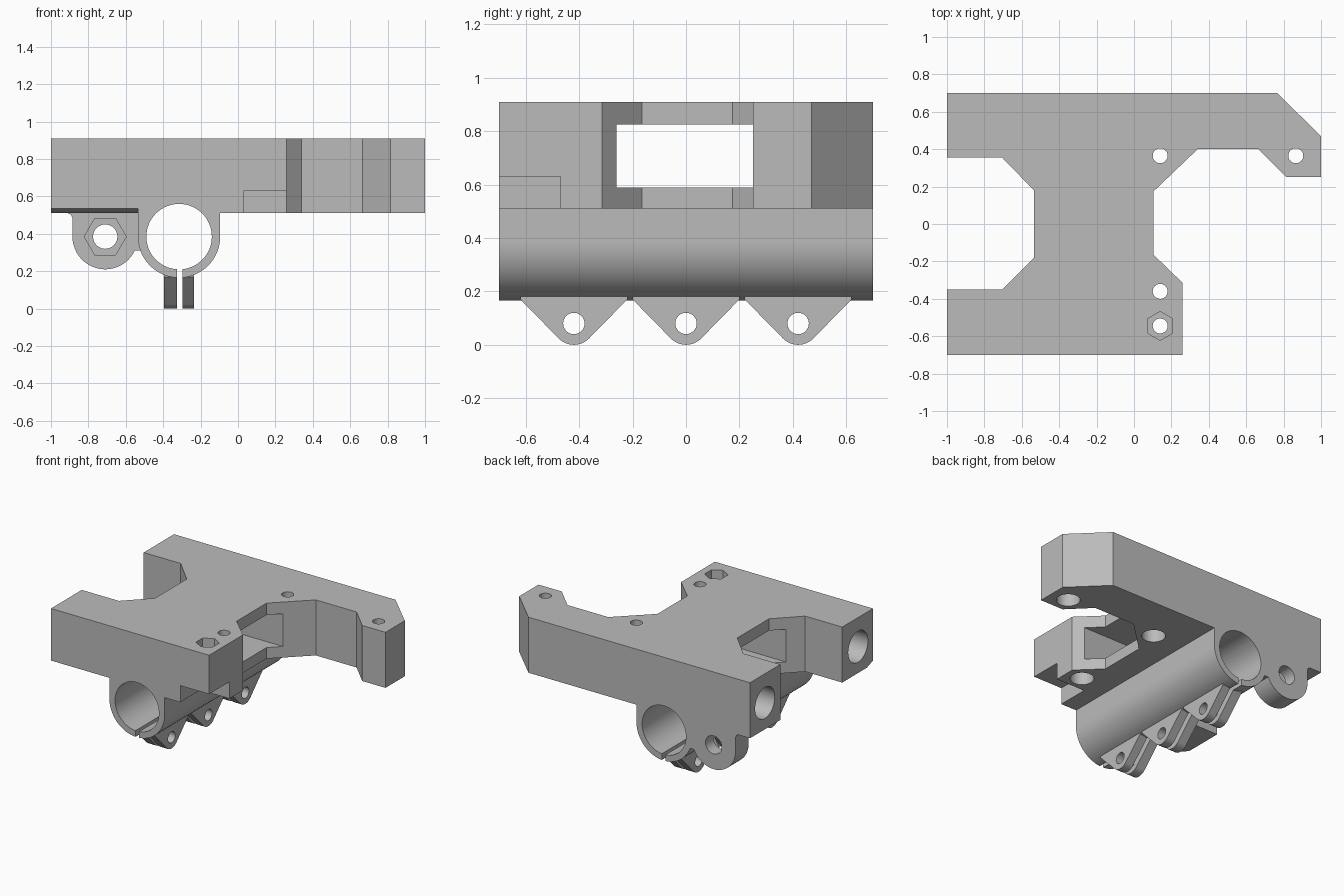
import bpy
import bmesh
from math import cos, sin, pi, radians
from mathutils import Vector

old = bpy.data.objects.get("Cube")
if old:
    bpy.data.objects.remove(old, do_unlink=True)

grey = bpy.data.materials.new("plain grey")
grey.use_nodes = True
tone = (0.5, 0.5, 0.5, 1)
grey.diffuse_color = tone
grey.node_tree.nodes["Principled BSDF"].inputs["Base Color"].default_value = tone


def prism(name, pts, axis, lo, hi):
    """Extrude a 2D profile along an axis: x uses (y, z), y uses (x, z), z uses (x, y)."""
    place = {"x": lambda a, b, t: (t, a, b),
             "y": lambda a, b, t: (a, t, b),
             "z": lambda a, b, t: (a, b, t)}[axis]
    bm = bmesh.new()
    face = bm.faces.new([bm.verts.new(place(a, b, lo)) for a, b in pts])
    ext = bmesh.ops.extrude_face_region(bm, geom=[face])
    moved = [v for v in ext["geom"] if isinstance(v, bmesh.types.BMVert)]
    bmesh.ops.translate(bm, verts=moved, vec=Vector(place(0, 0, hi - lo)))
    bmesh.ops.recalc_face_normals(bm, faces=bm.faces)
    mesh = bpy.data.meshes.new(name)
    bm.to_mesh(mesh)
    bm.free()
    obj = bpy.data.objects.new(name, mesh)
    bpy.context.collection.objects.link(obj)
    mesh.materials.append(grey)
    return obj


def arc(cx, cy, r, start=0, end=360, n=24):
    angles = [radians(start + (end - start) * i / n) for i in range(n + 1)]
    return [(cx + r * cos(a), cy + r * sin(a)) for a in angles]


def ring(cx, cy, r, n=48, turn=0):
    return arc(cx, cy, r, turn, turn + 360, n)[:-1]


def rect(a0, b0, a1, b1):
    return [(a0, b0), (a1, b0), (a1, b1), (a0, b1)]


def combine(target, tool, operation):
    tool.hide_render = True
    mod = target.modifiers.new(operation.lower(), "BOOLEAN")
    mod.operation = operation
    mod.solver = "EXACT"
    mod.object = tool
    bpy.context.view_layer.objects.active = target
    bpy.ops.object.modifier_apply(modifier=mod.name)
    bpy.data.objects.remove(tool, do_unlink=True)


def add(*args):
    combine(body, prism(*args), "UNION")


def cut(*args):
    combine(body, prism(*args), "DIFFERENCE")


BOTTOM, TOP = 0.51, 0.91
TUBE_X, TUBE_Z = -0.315, 0.385
LUG_X = -0.71

# Carriage plate
outline = [(-1, .7), (.765, .7), (1, .47), (1, .25), (.815, .25), (.665, .4),
           (.34, .4), (.105, .175), (.105, -.165), (.26, -.315), (.26, -.7),
           (-1, -.7), (-1, -.35), (-.705, -.35), (-.535, -.18), (-.535, .18),
           (-.705, .355), (-1, .355)]
body = prism("carriage_body", outline, "z", BOTTOM, TOP)

# Bevel under the front arm
cut("arm_bevel", [(-.72, .542), (-.63, BOTTOM), (-.63, .45), (-.72, .45)], "x", -1.1, -.535)

# Nut lug at the back, with the web joining it to the tube
lug = arc(LUG_X, TUBE_Z, .175, 180, 360) + [
    (-.535, .54), (-.91, .54), (-.91, BOTTOM), (-.893, .503), (-.885, .485)]
add("nut_lug", lug, "y", .55, .7)
add("lug_web", rect(-.6, .31, -.45, .54), "y", .55, .7)

# Bearing tube with straight upper sides
tube = arc(TUBE_X, TUBE_Z, .22, 180, 360) + [(-.095, .53), (-.535, .53)]
add("bearing_tube", tube, "y", -.7, .7)

# Clamp ears below the tube
for y in (-.42, 0, .42):
    ear = [(y - .2, .22), (y - .2, .17)] + arc(y, .08, .08, 225, 315, 12) + [(y + .2, .17), (y + .2, .22)]
    add("clamp_ear", ear, "x", -.395, -.235)

# Bore, clamp slit and ear bolt holes
cut("tube_bore", ring(TUBE_X, TUBE_Z, .175, 64), "y", -.8, .8)
cut("clamp_slit", rect(-.326, -.1, -.298, .3), "y", -.8, .8)
for y in (-.42, 0, .42):
    cut("ear_hole", ring(y, .08, .04, 32), "x", -.5, -.1)

# Lug bolt hole and hexagonal nut pocket
cut("lug_hole", ring(LUG_X, TUBE_Z, .065), "y", .4, .8)
cut("lug_nut_pocket", ring(LUG_X, TUBE_Z, .112, 6), "y", .5, .61)

# Belt window through the waist
cut("belt_window", rect(-.26, .59, .25, .825), "x", -1.1, 1.1)

# Blind rod sockets in the arm ends
for y in (-.53, .53):
    cut("rod_socket", ring(y, .7, .112), "x", -1.1, -.1)

# Notch under the front corner
cut("corner_notch", rect(.03, -.8, .4, -.47), "z", .4, .63)

# Vertical screw holes with wide lower ends
for x, y in ((.14, .365), (.14, -.36), (.865, .365)):
    cut("screw_hole", ring(x, y, .04, 32), "z", .4, 1)
    cut("screw_counterbore", ring(x, y, .078, 32), "z", .4, .75)

# Top nut pocket
cut("pocket_hole", ring(.14, -.545, .04, 32), "z", .4, 1)
cut("top_nut_pocket", ring(.14, -.545, .077, 6, 30), "z", .8, 1)

# Smooth round surfaces, crisp edges
bpy.ops.object.select_all(action="DESELECT")
body.select_set(True)
bpy.context.view_layer.objects.active = body
bpy.ops.object.shade_smooth_by_angle(angle=radians(25))
weighted = body.modifiers.new("weighted normals", "WEIGHTED_NORMAL")
weighted.keep_sharp = True
